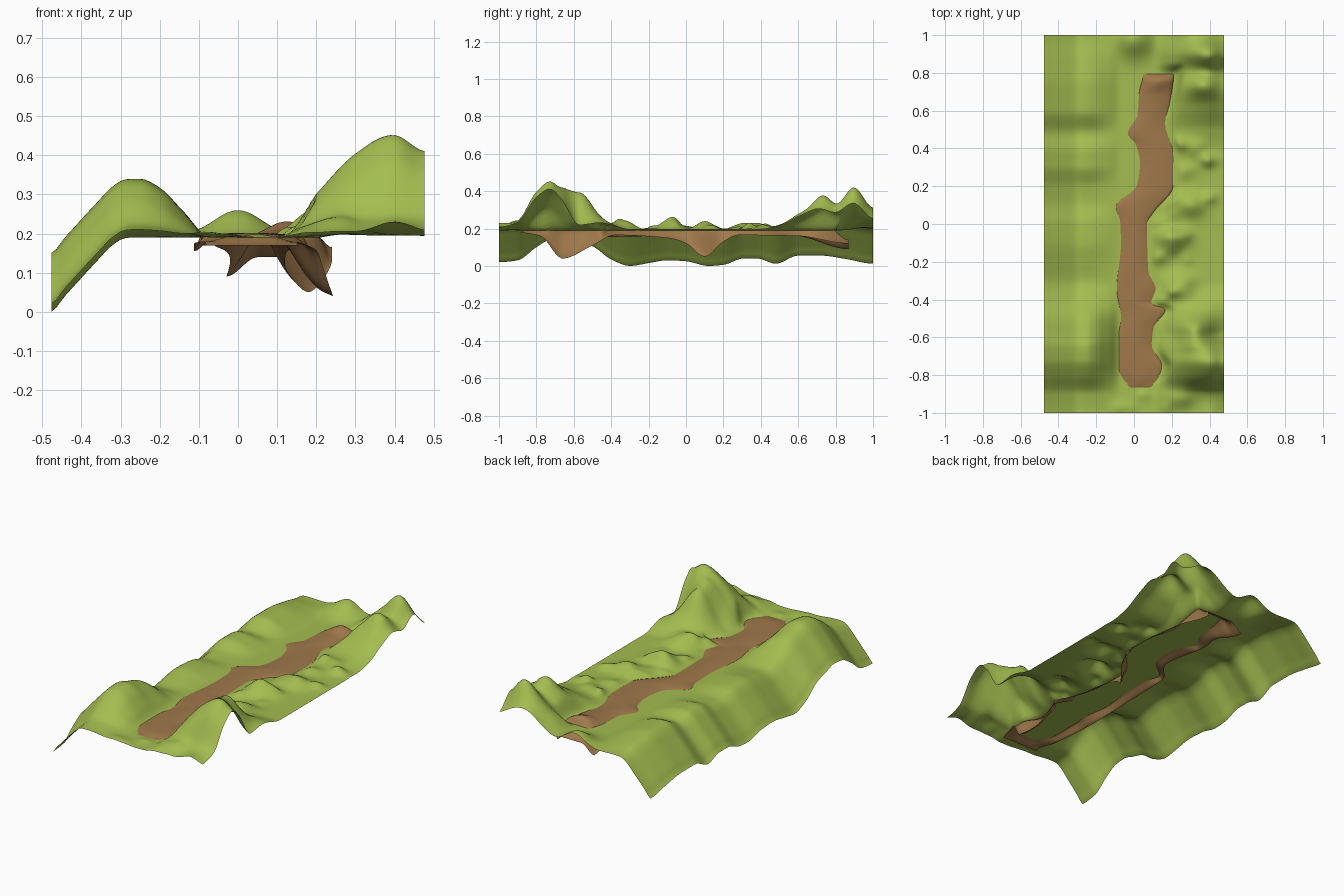
import bpy, bmesh, math, random

if "Cube" in bpy.data.objects:
    bpy.data.objects.remove(bpy.data.objects["Cube"])

random.seed(4)


def curve(points):
    """Smooth monotone-ish interpolation through a few (t, value) points."""
    n = len(points)
    slope = []
    for i in range(n):
        if 0 < i < n - 1:
            d0 = (points[i][1] - points[i-1][1]) / (points[i][0] - points[i-1][0])
            d1 = (points[i+1][1] - points[i][1]) / (points[i+1][0] - points[i][0])
            slope.append(2 * d0 * d1 / (d0 + d1) if d0 * d1 > 0 else 0)
        else:
            slope.append(0)

    def f(t):
        if t <= points[0][0]:
            return points[0][1]
        for i in range(n - 1):
            (a, va), (b, vb) = points[i], points[i+1]
            if t <= b:
                h = b - a
                s = (t - a) / h
                return (va * (1 + 2*s) * (1-s)**2 + vb * s*s * (3 - 2*s)
                        + h * slope[i] * s * (1-s)**2 + h * slope[i+1] * s*s * (s-1))
        return points[-1][1]
    return f


def material(name, rgb):
    m = bpy.data.materials.new(name)
    m.diffuse_color = (*rgb, 1)
    m.use_nodes = True
    m.node_tree.nodes["Principled BSDF"].inputs["Base Color"].default_value = m.diffuse_color
    return m


def sheet(name, nu, nv, fn, mat):
    """Open grid surface; fn maps u, v in 0..1 to a point."""
    bm = bmesh.new()
    rows = [[bm.verts.new(fn(i / nu, j / nv)) for i in range(nu + 1)] for j in range(nv + 1)]
    for j in range(nv):
        for i in range(nu):
            f = bm.faces.new((rows[j][i], rows[j][i+1], rows[j+1][i+1], rows[j+1][i]))
            f.smooth = True
    me = bpy.data.meshes.new(name)
    bm.to_mesh(me)
    bm.free()
    me.materials.append(mat)
    ob = bpy.data.objects.new(name, me)
    bpy.context.collection.objects.link(ob)
    return ob


# Visible trail outline, used by both surfaces
trail_l = curve([(-.86, -.01), (-.82, -.05), (-.75, -.085), (-.6, -.085), (-.5, -.065), (-.35, -.09),
                 (-.1, -.065), (.02, -.07), (.09, -.095), (.2, .02), (.33, .04), (.42, .02),
                 (.48, -.03), (.58, .025), (.7, .03), (.79, .05)])
trail_r = curve([(-.86, .08), (-.82, .12), (-.75, .145), (-.64, .09), (-.55, .1), (-.45, .165), (-.42, .085),
                 (-.34, .11), (-.25, .07), (0, .065), (.06, .1), (.2, .205), (.37, .205), (.53, .16),
                 (.65, .19), (.79, .21)])

# Hillside: left bank profile and crest line
bank_base = curve([(-.48, 0), (-.44, .043), (-.36, .13), (-.32, .171), (-.29, .188), (-.27, .19)])
bank_fade = curve([(-.3, .95), (-.25, 1), (-.2, .85), (-.14, .45), (-.07, .0)])
crest = curve([(-1, .02), (-.9, .03), (-.8, .1), (-.72, .143), (-.65, .15), (-.58, .13), (-.5, .105), (-.4, .035),
               (-.3, 0), (-.2, .015), (-.1, .03), (0, .025), (.12, 0), (.2, .006), (.31, .04),
               (.38, .04), (.48, .012), (.6, .055), (.72, .055), (.86, .036), (1, .012)])

# Right ridge: profile across and strength along
ridge = curve([(.1, 0), (.2, .11), (.3, .205), (.4, .258), (.48, .22)])
strength = curve([(-1, .06), (-.9, .2), (-.8, .8), (-.73, 1), (-.67, .75), (-.57, .06), (-.45, .17), (-.3, 0.02),
                  (.38, .02), (.5, .12), (.62, .38), (.7, .5), (.8, .4), (.89, .55), (1, .25)])

# Mounds: x, y, height, x radius, y radius
mounds = [(.32, -.57, .19, .1, .09), (.39, .9, .08, .08, .08), (.36, .74, .07, .08, .06),
          (.4, -1, .025, .06, .06), (0, .98, .07, .09, .09), (.3, 1.0, .06, .1, .1),
          (.2, -.08, .06, .08, .06), (.3, .1, .045, .07, .06), (.25, -.3, .03, .08, .05)]
for k in range(26):
    mounds.append((random.uniform(.12, .42), random.uniform(-.45, .5),
                   random.uniform(.005, .025), random.uniform(.03, .06), random.uniform(.03, .05)))
for k in range(10):
    mounds.append((random.uniform(-.12, .3), random.uniform(-1, -.88),
                   random.uniform(.005, .015), .04, .04))


def clear_of_trail(x, y):
    d = max(trail_l(y) - x, x - trail_r(y), abs(y + .035) - .825)
    t = min(max(d / .06, 0), 1)
    return t * t * (3 - 2 * t)


def ground(u, v):
    x, y = -.477 + .954 * u, -1 + 2 * v
    z = bank_base(x) + crest(y) * (bank_fade(x) if x > -.25 else 1)
    z += ridge(x) * strength(y) * clear_of_trail(x, y)
    bump = sum(h * math.exp(-((x-a)/r)**2 - ((y-b)/s)**2) for a, b, h, r, s in mounds)
    return x, y, z + bump * clear_of_trail(x, y)


sheet("hillside", 76, 150, ground, material("grass", (.37, .51, .08)))

# Trail ribbon: edges dip under the grass
sink_r = curve([(-.92, .18), (-.78, .16), (-.66, .04), (-.5, .11), (-.38, .165), (-.1, .15),
                (0, .12), (.1, .05), (.2, .13), (.28, .165), (.6, .16), (.87, .12)])
sink_l = curve([(-.92, .18), (-.5, .155), (0, .165), (.4, .175), (.6, .16), (.87, .09)])
reach_r = curve([(-.92, .15), (-.75, .21), (-.66, .243), (-.55, .2), (-.45, .2), (-.3, .14),
                 (0, .12), (.1, .18), (.2, .24), (.4, .24), (.6, .22), (.87, .2)])
reach_l = curve([(-.92, -.08), (-.8, -.112), (.1, -.112), (.25, -.02), (.5, -.06), (.7, -.02), (.87, -.03)])
top = curve([(-.92, .17), (-.86, .192), (-.8, .202), (.5, .2), (.68, .21), (.76, .232), (.8, .185), (.87, .14)])


def trail(u, v):
    y = -.92 + 1.79 * v
    l, r = trail_l(y), trail_r(y)
    rim = min(.192, top(y))
    across = [(0, reach_l(y), min(sink_l(y), rim)), (.25, l, rim), (.5, (l + r) / 2, top(y)),
              (.75, r, rim), (1, reach_r(y), min(sink_r(y), rim))]
    return (curve([(a, b) for a, b, c in across])(u) if .25 <= u <= .75 else
            l + (reach_l(y) - l) * (1 - u * 4) if u < .25 else r + (reach_r(y) - r) * (u * 4 - 3),
            y, curve([(a, c) for a, b, c in across])(u))


sheet("dirt_trail", 24, 120, trail, material("dirt", (.35, .19, .07)))
